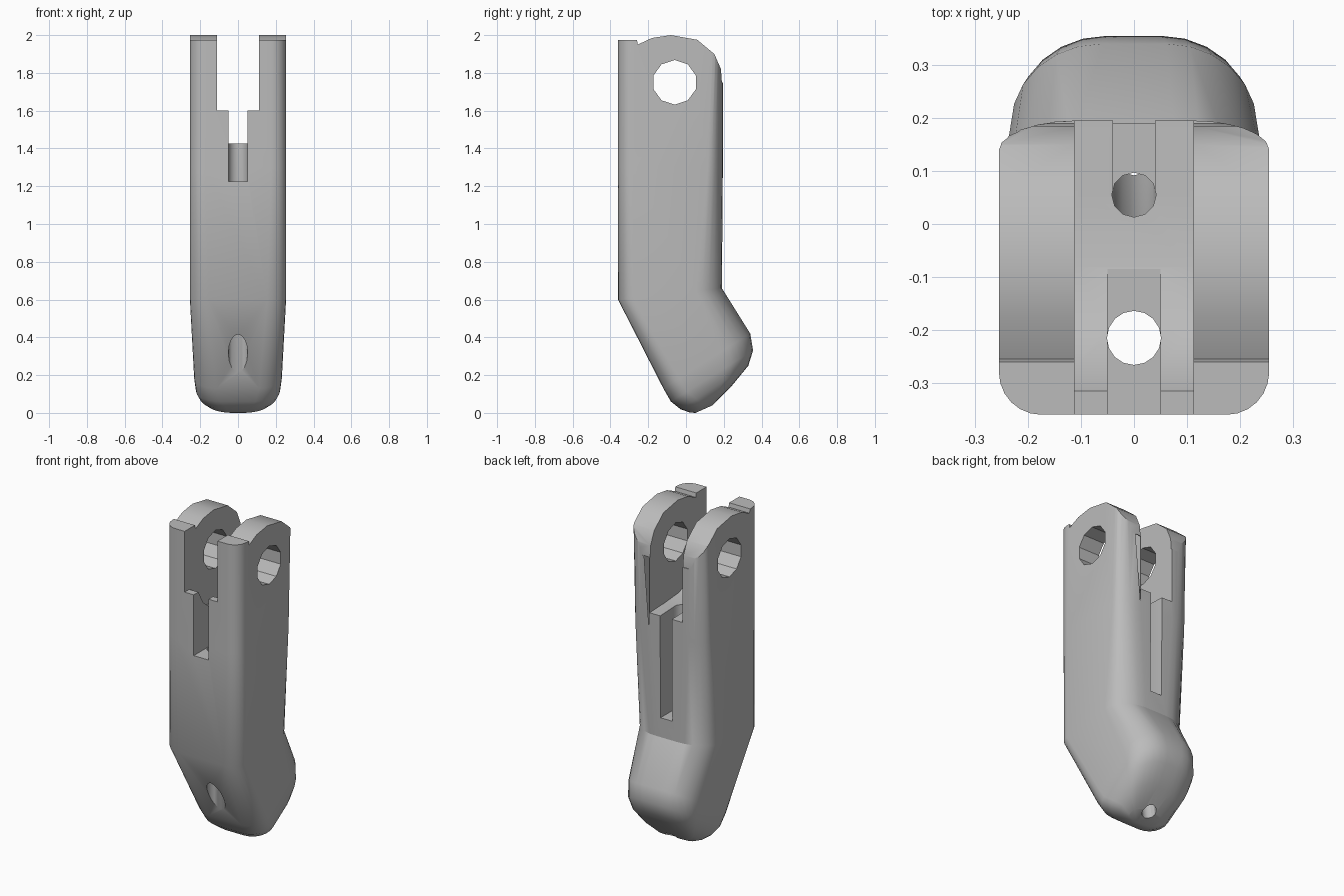
import bpy, bmesh, math
from mathutils import Vector

if "Cube" in bpy.data.objects:
    bpy.data.objects.remove(bpy.data.objects["Cube"], do_unlink=True)

grey = bpy.data.materials.new("plain grey")
grey.use_nodes = True
grey.diffuse_color = (0.5, 0.5, 0.5, 1)
grey.node_tree.nodes["Principled BSDF"].inputs["Base Color"].default_value = (0.5, 0.5, 0.5, 1)


def make(name, bm):
    bmesh.ops.recalc_face_normals(bm, faces=bm.faces)
    mesh = bpy.data.meshes.new(name)
    bm.to_mesh(mesh)
    bm.free()
    mesh.materials.append(grey)
    obj = bpy.data.objects.new(name, mesh)
    bpy.context.collection.objects.link(obj)
    return obj


def loft(name, rings):
    bm = bmesh.new()
    loops = [[bm.verts.new(p) for p in ring] for ring in rings]
    n = len(loops[0])
    for a, b in zip(loops, loops[1:]):
        for i in range(n):
            j = (i + 1) % n
            bm.faces.new((a[i], a[j], b[j], b[i]))
    bm.faces.new(loops[0])
    bm.faces.new(loops[-1])
    return make(name, bm)


def side_prism(name, profile, half):
    return loft(name, [[(x, y, z) for y, z in profile] for x in (-half, half)])


def box(name, half, y0, y1, z0, z1):
    return side_prism(name, [(y0, z0), (y1, z0), (y1, z1), (y0, z1)], half)


def rod(name, path, radius, sides, turn=0):
    # Round tube through points, rings kept square to the first stretch
    d = (Vector(path[1]) - Vector(path[0])).normalized()
    u = Vector((0, 1, 0)) if abs(d.x) > 0.5 else Vector((1, 0, 0))
    v = d.cross(u)
    angles = [turn + math.tau * i / sides for i in range(sides)]
    return loft(name, [[Vector(p) + radius * (u * math.cos(a) + v * math.sin(a))
                        for a in angles] for p in path])


def section(front, back, w, rx_f, ry_f, rx_b, ry_b, steps=6):
    # Rounded rectangle stretched between a front and a back point
    f, b = Vector((0, *front)), Vector((0, *back))
    depth = (b - f).length
    half = []
    for i in range(steps + 1):
        a = math.pi / 2 * i / steps
        half.append((w - rx_f + rx_f * math.sin(a), ry_f * (1 - math.cos(a))))
    for i in range(steps + 1):
        a = math.pi / 2 * i / steps
        half.append((w - rx_b + rx_b * math.cos(a), depth - ry_b * (1 - math.sin(a))))
    outline = half + [(-x, t) for x, t in reversed(half)]
    return [f.lerp(b, t / depth) + Vector((x, 0, 0)) for x, t in outline]


# Bent body, from the top down to the rounded tip
body = loft("lever_body", [
    section((-.36, 2.05), (.195, 2.05), .255, .08, .08, .14, .05),
    section((-.36, 1.3), (.195, 1.3), .255, .08, .08, .14, .08),
    section((-.36, .6), (.19, .66), .255, .10, .08, .18, .14),
    section((-.12, .13), (.34, .42), .232, .12, .10, .17, .18),
    section((-.08, .06), (.355, .33), .222, .13, .10, .17, .18),
    section((-.03, .02), (.33, .25), .2, .14, .10, .16, .16),
    section((.02, .002), (.24, .14), .16, .12, .08, .13, .10),
    section((.05, 0), (.14, .04), .1, .08, .03, .08, .03),
])


def cut(tool, operation="DIFFERENCE"):
    tool.hide_render = True
    mod = body.modifiers.new(tool.name, "BOOLEAN")
    mod.operation = operation
    mod.solver = "EXACT"
    mod.object = tool
    bpy.context.view_layer.objects.active = body
    bpy.ops.object.modifier_apply(modifier=mod.name)
    bpy.data.objects.remove(tool, do_unlink=True)


# Rounded fork ends with a raised front lip
cut(side_prism("fork_outline", [
    (-.5, -.1), (.5, -.1), (.5, 1.75), (.19, 1.75), (.185, 1.82), (.15, 1.9),
    (.06, 1.975), (-.08, 2), (-.18, 1.985), (-.255, 1.95), (-.26, 1.975), (-.5, 1.975)], .5),
    "INTERSECT")

# Fork gap with a curved floor
cut(side_prism("fork_gap", [
    (-.5, 1.6), (-.315, 1.6), (-.27, 1.52), (-.19, 1.455), (-.08, 1.425),
    (.05, 1.415), (.5, 1.4), (.5, 2.2), (-.5, 2.2)], .112))

# Pin hole across the fork
cut(rod("pin_hole", [(-.5, -.06, 1.75), (.5, -.06, 1.75)], .118, 10, math.pi / 2))

# Front notch and the straight bore below it
cut(box("front_notch_upper", .05, -.5, -.085, 1.426, 1.8))
cut(box("front_notch", .05, -.5, -.215, 1.225, 1.8))
cut(rod("front_bore", [(0, -.215, 1.7), (0, -.215, -.1)], .051, 16))

# Back slot and the bent bore leading to the tip
cut(box("back_slot", .04, .055, .5, .78, 1.7))
cut(rod("back_bore", [(0, .055, 1.7), (0, .055, .5), (0, .15, -.08)], .042, 12))

bpy.ops.object.select_all(action="DESELECT")
body.select_set(True)
bpy.context.view_layer.objects.active = body
bpy.ops.object.shade_smooth_by_angle(angle=math.radians(30))
